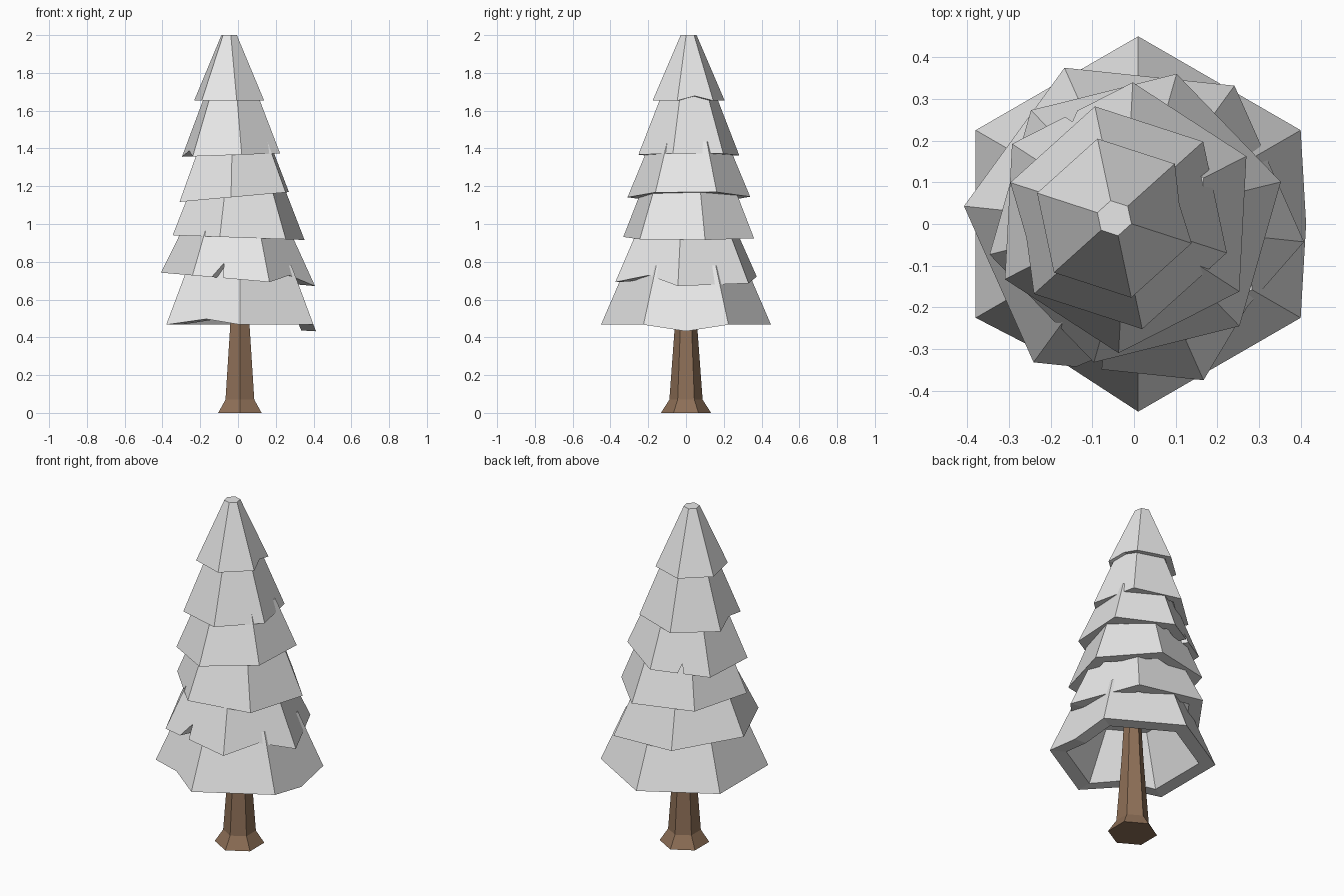
import bpy, bmesh
from math import cos, sin, radians
from mathutils import Vector

if "Cube" in bpy.data.objects:
    bpy.data.objects.remove(bpy.data.objects["Cube"], do_unlink=True)


def make_material(name, color):
    mat = bpy.data.materials.new(name)
    mat.use_nodes = True
    mat.diffuse_color = color
    mat.node_tree.nodes["Principled BSDF"].inputs["Base Color"].default_value = color
    return mat


snow = make_material("snow_white", (0.8, 0.8, 0.8, 1))
bark = make_material("bark_brown", (0.27, 0.16, 0.095, 1))


def hexagon(center, radius, turn, splits, tilt=0):
    """Hexagon points, with extra points along the edges listed in splits."""
    cx, cy, z = center
    corners = []
    for k in range(6):
        a = radians(turn + 60 * k)
        x = radius * cos(a)
        corners.append(Vector((cx + x, cy + radius * sin(a), z + tilt * x)))
    points = []
    for k in range(6):
        points.append(corners[k])
        for t, lift in splits.get(k, ()):
            points.append(corners[k].lerp(corners[(k + 1) % 6], t))
    return points


def loft(name, rings, mat):
    """Closed solid through a chain of rings, capped at both ends."""
    bm = bmesh.new()
    loops = [[bm.verts.new(p) for p in ring] for ring in rings]
    n = len(loops[0])
    for low, high in zip(loops, loops[1:]):
        for i in range(n):
            j = (i + 1) % n
            bm.faces.new((low[i], low[j], high[j], high[i]))
    bm.faces.new(loops[0][::-1])
    bm.faces.new(loops[-1])
    bmesh.ops.recalc_face_normals(bm, faces=bm.faces)
    mesh = bpy.data.meshes.new(name)
    bm.to_mesh(mesh)
    bm.free()
    mesh.materials.append(mat)
    obj = bpy.data.objects.new(name, mesh)
    bpy.context.collection.objects.link(obj)
    return obj


def branch_tier(name, center, radius, top_z, top_radius, turn, tilt=0, splits={}):
    """Hollow hexagonal skirt; split rim points slide along the slope."""
    cx, cy, z = center
    lifts = []
    for k in range(6):
        lifts += [0] + [lift for t, lift in splits.get(k, ())]
    top = hexagon((cx, cy, top_z), top_radius, turn, splits, tilt)
    rim = hexagon(center, radius, turn, splits, tilt)
    inner_rim = hexagon(center, radius * 0.8, turn, splits, tilt)
    inner_top = hexagon((cx, cy, top_z - 0.04), top_radius * 0.7, turn, splits, tilt)
    height = top_z - z
    rim = [r.lerp(t, 0) + (t - r) * (d / height) for r, t, d in zip(rim, top, lifts)]
    inner_rim = [r + (t - r) * (d / height) for r, t, d in zip(inner_rim, inner_top, lifts)]
    return loft(name, [top, rim, inner_rim, inner_top], snow)


# Trunk with a flared foot
trunk_profile = [(0, 0.133), (0.07, 0.088), (0.45, 0.06), (0.8, 0.04)]
loft("trunk", [hexagon((0.01, 0, z), r, 30, {}) for z, r in trunk_profile], bark)

# Snowy branch tiers, bottom to top, with sagging or nicked rims
branch_tier("branch_tier_1", (0.01, 0, 0.467), 0.45, 0.78, 0.315, 30,
            splits={3: [(0.53, 0.03)], 5: [(0.5, -0.035)]})
branch_tier("branch_tier_2", (0, 0, 0.707), 0.41, 0.99, 0.275, -6, -0.087,
            {4: [(0.25, 0), (0.39, 0.08), (0.4, 0)], 5: [(0.5, 0.045)]})
branch_tier("branch_tier_3", (0.003, 0.014, 0.928), 0.36, 1.2, 0.25, 14, -0.036)
branch_tier("branch_tier_4", (-0.02, 0.015, 1.143), 0.325, 1.42, 0.21, 27, 0.09,
            {1: [(0.46, 0), (0.53, 0.05), (0.56, 0)]})
branch_tier("branch_tier_5", (-0.037, 0.015, 1.365), 0.273, 1.7, 0.14, 42, 0.035,
            {2: [(0.5, 0.03)]})
branch_tier("branch_tier_6", (-0.047, 0.014, 1.653), 0.195, 2.0, 0.043, -18,
            splits={0: [(0.5, 0.025)]})
